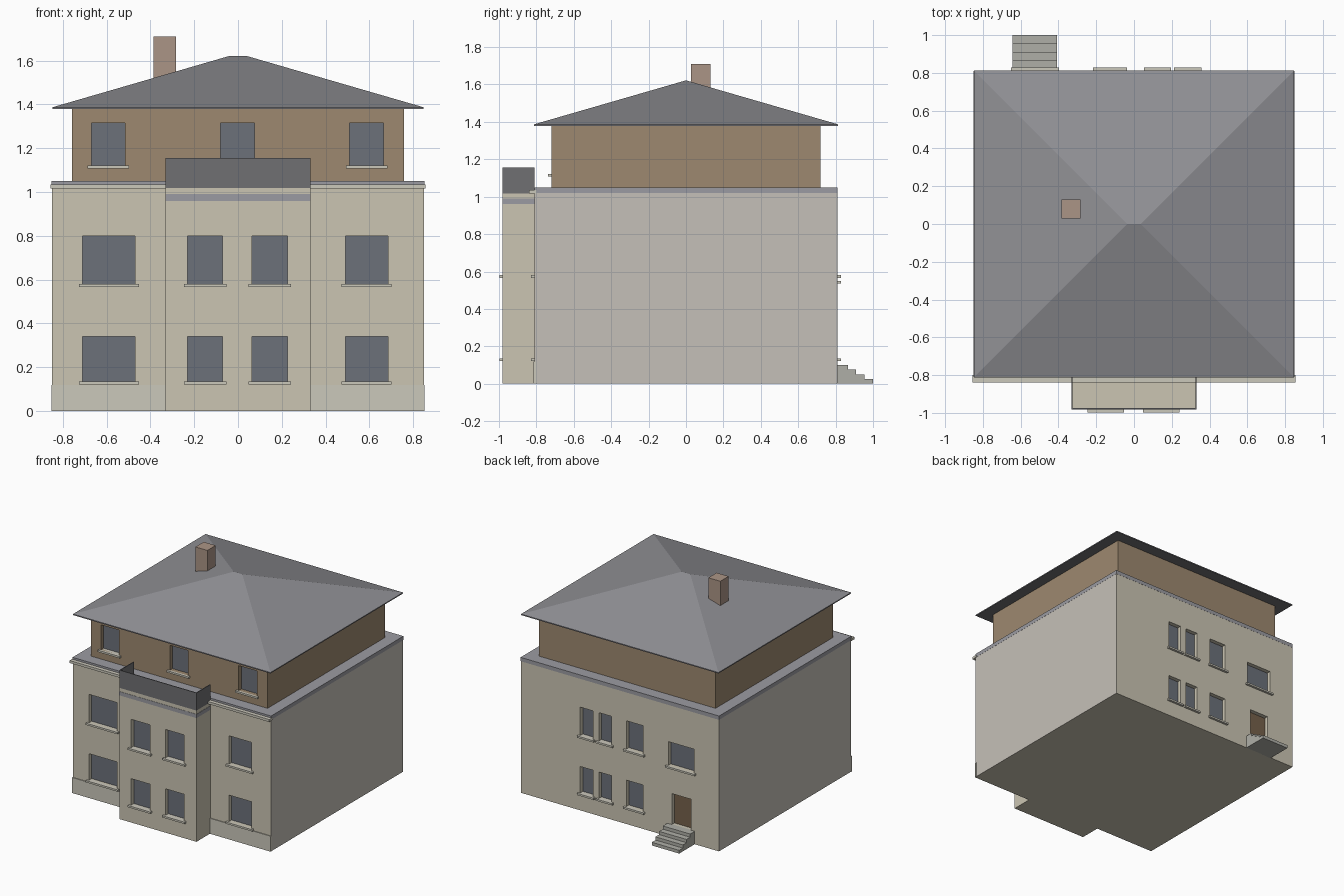
import bpy, bmesh

if "Cube" in bpy.data.objects:
    bpy.data.objects.remove(bpy.data.objects["Cube"])


def mat(name, r, g, b):
    m = bpy.data.materials.new(name)
    m.diffuse_color = (r, g, b, 1)
    m.use_nodes = True
    m.node_tree.nodes["Principled BSDF"].inputs["Base Color"].default_value = m.diffuse_color
    return m


PLASTER = mat("plaster", .60, .56, .45)
SIDE = mat("side_plaster", .56, .53, .48)
TRIM = mat("pale_trim", .60, .58, .50)
TIMBER = mat("brown_cladding", .34, .25, .16)
GLASS = mat("window_glass", .15, .165, .195)
SLATE = mat("slate", .28, .28, .30)
LEAD = mat("lead_grey", .33, .33, .36)
DARK = mat("dark_metal", .16, .16, .17)
BRICK = mat("brick", .41, .30, .24)
STONE = mat("step_stone", .43, .43, .39)
DOOR = mat("door_wood", .18, .12, .07)


def mesh_object(name, bm, *mats):
    bmesh.ops.recalc_face_normals(bm, faces=bm.faces)
    me = bpy.data.meshes.new(name)
    bm.to_mesh(me)
    bm.free()
    for m in mats:
        me.materials.append(m)
    ob = bpy.data.objects.new(name, me)
    bpy.context.collection.objects.link(ob)
    return ob


def add_box(bm, x0, x1, y0, y1, z0, z1):
    vs = bmesh.ops.create_cube(bm, size=1)["verts"]
    for v in vs:
        v.co = (x1 if v.co.x > 0 else x0, y1 if v.co.y > 0 else y0, z1 if v.co.z > 0 else z0)


def boxes(name, m, *dims):
    bm = bmesh.new()
    for d in dims:
        add_box(bm, *d)
    return mesh_object(name, bm, m)


DEPTH = .035


def cut_openings(wall, openings):
    """Recess openings (x0, x1, z0, z1, wall y, outward sign) into a wall block."""
    cutter = boxes("cutter", None, *[
        (x0, x1, *sorted((y - s * DEPTH, y + s * .05)), z0, z1)
        for x0, x1, z0, z1, y, s in openings])
    cutter.hide_render = True
    mod = wall.modifiers.new("openings", 'BOOLEAN')
    mod.operation, mod.solver, mod.object = 'DIFFERENCE', 'EXACT', cutter
    bpy.context.view_layer.objects.active = wall
    bpy.ops.object.modifier_apply(modifier=mod.name)
    bpy.data.objects.remove(cutter)


def fill_windows(name, openings):
    """Glass panes and projecting sills."""
    boxes(name + "_glass", GLASS, *[
        (x0, x1, *sorted((y - s * (DEPTH + .005), y - s * (DEPTH - .003))), z0, z1)
        for x0, x1, z0, z1, y, s in openings])
    boxes(name + "_sills", TRIM, *[
        (x0 - .017, x1 + .017, *sorted((y - s * DEPTH, y + s * .018)), z0 - .014, z0)
        for x0, x1, z0, z1, y, s in openings])


STOREYS = [(.135, .34), (.58, .80)]


def rows(spans, y, s):
    return [(x0, x1, z0, z1, y, s) for x0, x1 in spans for z0, z1 in STOREYS]


# main block with recessed windows and rear door
front = rows([(-.71, -.47), (.49, .685)], -.81, -1)
back = rows([(.23, .34), (.07, .18), (-.20, -.055)], .81, 1)
back.append((-.635, -.415, .55, .735, .81, 1))
door = (-.61, -.445, .10, .34, .81, 1)
body = boxes("main_walls", PLASTER, (-.85, .85, -.81, .81, 0, 1.02))
cut_openings(body, front + back + [door])
body.data.materials.append(SIDE)
for p in body.data.polygons:
    if abs(p.normal.x) > .9 and abs(p.center.x) > .84:
        p.material_index = 1
fill_windows("front_window", front)
fill_windows("back_window", back)
boxes("back_door", DOOR, (-.61, -.445, .77, .778, .10, .34))

# front plinth, cornice and roof ledge
boxes("plinth", TRIM, (-.852, -.33, -.816, -.80, 0, .12), (.33, .852, -.816, -.80, 0, .12))
boxes("front_cornice", TRIM, (-.856, .856, -.84, -.80, 1.016, 1.035))
boxes("storey_ledge", LEAD, (-.851, .851, -.811, .811, 1.02, 1.05))

# front bay with band and thin parapet
bay_win = rows([(-.23, -.07), (.065, .225)], -.98, -1)
bay = boxes("bay_walls", PLASTER, (-.33, .33, -.98, -.80, 0, 1.02))
cut_openings(bay, bay_win)
fill_windows("bay_window", bay_win)
boxes("bay_band", LEAD, (-.332, .332, -.982, -.81, .96, .99))
boxes("bay_parapet", DARK, (-.331, .331, -.981, -.975, 1.018, 1.155),
      (-.331, -.325, -.975, -.81, 1.018, 1.155), (.325, .331, -.975, -.81, 1.018, 1.155))

# set-back upper storey
attic_win = [(x0, x1, 1.122, 1.315, -.72, -1) for x0, x1 in
             [(-.67, -.515), (-.08, .075), (.51, .665)]]
attic = boxes("upper_walls", TIMBER, (-.758, .758, -.72, .72, 1.04, 1.383))
cut_openings(attic, attic_win)
fill_windows("upper_window", attic_win)

# hipped roof with a short ridge
bm = bmesh.new()
corners = [(-.847, -.812), (.847, -.812), (.847, .812), (-.847, .812)]
low = [bm.verts.new((x, y, 1.379)) for x, y in corners]
top = [bm.verts.new((x, y, 1.387)) for x, y in corners]
l, r = bm.verts.new((-.037, 0, 1.622)), bm.verts.new((.037, 0, 1.622))
soffit = bm.faces.new(low)
for i in range(4):
    j = (i + 1) % 4
    bm.faces.new((low[i], low[j], top[j], top[i]))
for f in [(top[0], top[1], r, l), (top[1], top[2], r), (top[2], top[3], l, r), (top[3], top[0], l)]:
    bm.faces.new(f)
soffit.material_index = 1
mesh_object("hip_roof", bm, SLATE, DARK)

# chimney
boxes("chimney", BRICK, (-.385, -.283, .028, .13, 1.45, 1.71))

# rear steps from a stair profile
bm = bmesh.new()
profile = [(.805, 0), (1, 0)]
for i in range(4):
    profile += [(1 - .045 * i, .025 * (i + 1)), (1 - .045 * (i + 1), .025 * (i + 1))]
profile[-1] = (.805, .10)
face = bm.faces.new([bm.verts.new((-.642, y, z)) for y, z in profile])
ext = bmesh.ops.extrude_face_region(bm, geom=[face], use_keep_orig=True)["geom"]
bmesh.ops.translate(bm, vec=(.235, 0, 0), verts=[v for v in ext if isinstance(v, bmesh.types.BMVert)])
mesh_object("back_steps", bm, STONE)
